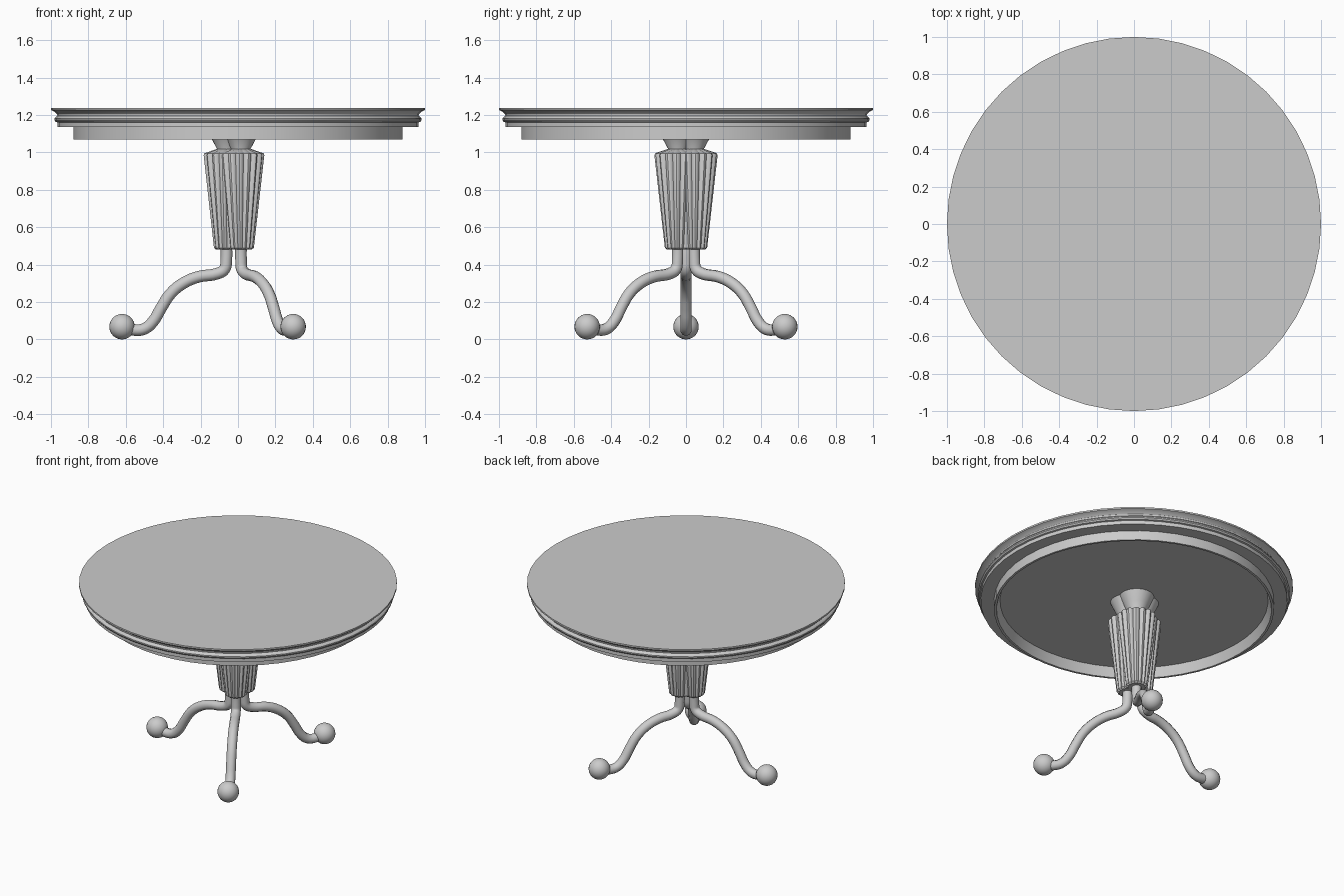
import bpy, bmesh
from math import sin, cos, pi, radians

if "Cube" in bpy.data.objects:
    bpy.data.objects.remove(bpy.data.objects["Cube"])

grey = bpy.data.materials.new("plain_grey")
grey.use_nodes = True
grey.diffuse_color = (0.6, 0.6, 0.6, 1)
grey.node_tree.nodes["Principled BSDF"].inputs["Base Color"].default_value = (0.6, 0.6, 0.6, 1)

CENTRE_X = -0.01       # axis of the pedestal
LOBE = 0.05            # distance of each pedestal lobe from the axis
ANGLES = [radians(a) for a in (60, 180, 300)]


def finish(obj, angle=30):
    obj.data.materials.append(grey)
    bpy.ops.object.select_all(action='DESELECT')
    obj.select_set(True)
    bpy.context.view_layer.objects.active = obj
    bpy.ops.object.shade_smooth_by_angle(angle=radians(angle))
    return obj


def lathe(name, profile, sides, location=(0, 0, 0), flutes=0, depth=0.0, turn=0.0):
    """Spin a (radius, z) profile, with optional rounded flutes, and cap both ends."""
    bm = bmesh.new()
    rings = []
    for r, z in profile:
        ring = []
        for i in range(sides):
            a = 2 * pi * i / sides
            k = r * (1 - depth * (1 - abs(sin(flutes * a / 2)))) if flutes else r
            ring.append(bm.verts.new((k * cos(a + turn), k * sin(a + turn), z)))
        rings.append(ring)
    for low, high in zip(rings, rings[1:]):
        for i in range(sides):
            j = (i + 1) % sides
            bm.faces.new((low[i], low[j], high[j], high[i]))
    bm.faces.new(rings[0])
    bm.faces.new(rings[-1])
    bmesh.ops.recalc_face_normals(bm, faces=bm.faces)
    mesh = bpy.data.meshes.new(name)
    bm.to_mesh(mesh)
    bm.free()
    obj = bpy.data.objects.new(name, mesh)
    obj.location = location
    bpy.context.collection.objects.link(obj)
    return finish(obj)


# Round top with moulded edge and hollow apron below
lathe("table_top", [
    (0.843, 1.135), (0.865, 1.07), (0.88, 1.07), (0.88, 1.135),
    (0.965, 1.135), (0.965, 1.16), (0.975, 1.163), (0.982, 1.172),
    (0.982, 1.18), (0.975, 1.19), (0.966, 1.195), (0.968, 1.205),
    (0.978, 1.215), (0.992, 1.223), (1.0, 1.227), (1.0, 1.238)], 48)

# Side outline of a leg, as (distance from axis, height)
leg_path = [(0.053, 0.52), (0.053, 0.42), (0.062, 0.375), (0.10, 0.352),
            (0.20, 0.335), (0.28, 0.302), (0.35, 0.245), (0.40, 0.17),
            (0.445, 0.095), (0.49, 0.057), (0.54, 0.05), (0.60, 0.065)]

for n, a in enumerate(ANGLES, 1):
    lobe = (CENTRE_X + LOBE * cos(a), LOBE * sin(a), 0)

    # Fluted pedestal lobe and its flared collar
    lathe(f"fluted_column_{n}", [(0.058, 0.48), (0.07, 0.49), (0.126, 0.985),
                                 (0.122, 0.995), (0.055, 1.018)],
          96, lobe, flutes=16, depth=0.13, turn=a)
    lathe(f"collar_{n}", [(0.05, 1.0), (0.052, 1.018), (0.08, 1.07), (0.11, 1.136)], 24, lobe)

    # Curved leg
    curve = bpy.data.curves.new(f"leg_{n}", 'CURVE')
    curve.dimensions = '3D'
    curve.bevel_depth = 0.031
    curve.bevel_resolution = 3
    curve.resolution_u = 4
    curve.use_fill_caps = True
    spline = curve.splines.new('BEZIER')
    spline.bezier_points.add(len(leg_path) - 1)
    for p, (s, z) in zip(spline.bezier_points, leg_path):
        p.co = (CENTRE_X + s * cos(a), s * sin(a), z)
        p.handle_left_type = p.handle_right_type = 'AUTO'
    leg = bpy.data.objects.new(f"leg_{n}", curve)
    bpy.context.collection.objects.link(leg)
    bpy.ops.object.select_all(action='DESELECT')
    leg.select_set(True)
    bpy.context.view_layer.objects.active = leg
    bpy.ops.object.convert(target='MESH')
    finish(bpy.context.view_layer.objects.active, 50)

    # Ball foot
    bpy.ops.mesh.primitive_uv_sphere_add(
        segments=24, ring_count=16, radius=0.068,
        location=(CENTRE_X + 0.61 * cos(a), 0.61 * sin(a), 0.068))
    foot = bpy.context.object
    foot.name = f"ball_foot_{n}"
    finish(foot)
